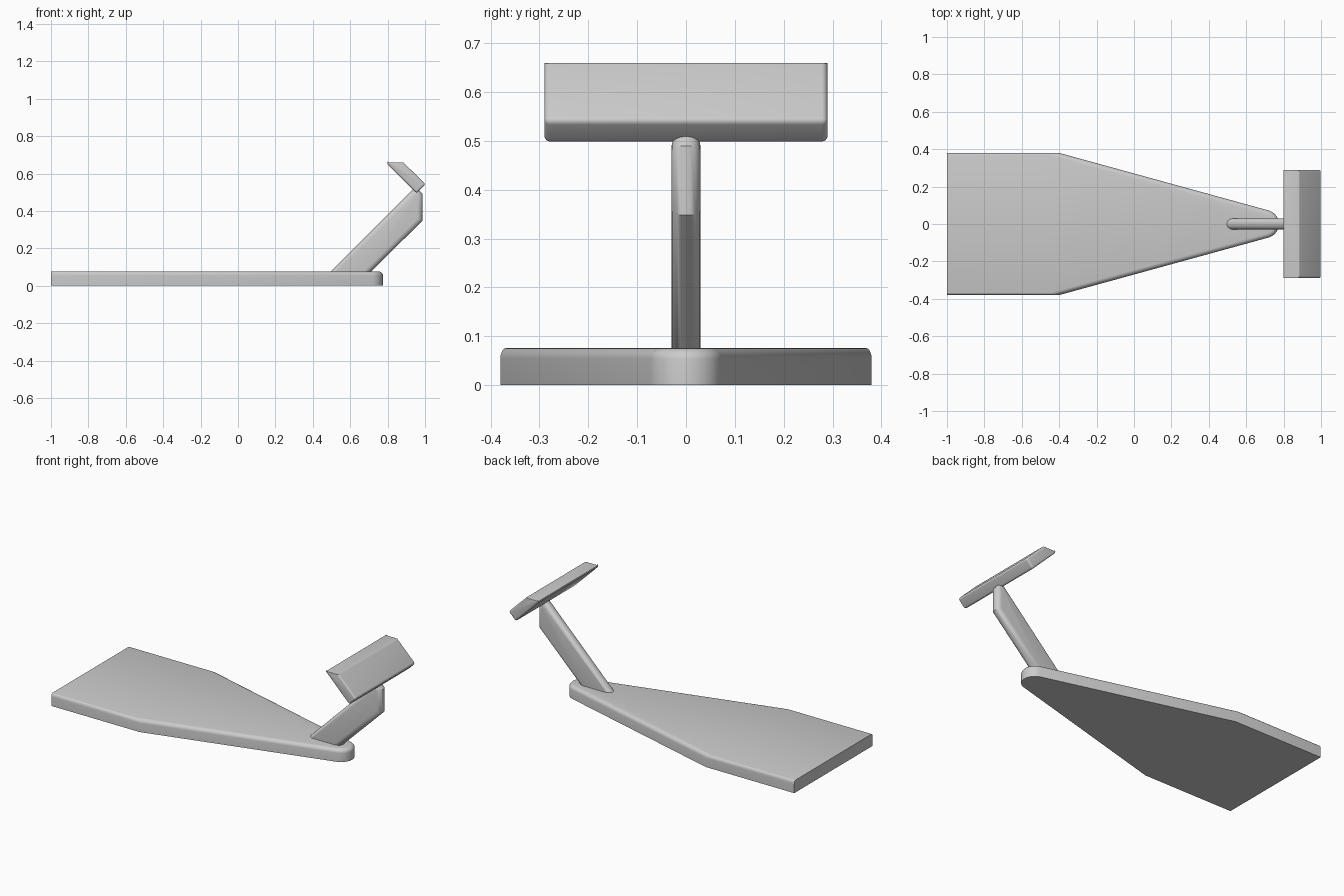
import bpy
import bmesh
from math import sin, cos, radians

cube = bpy.data.objects.get("Cube")
if cube:
    bpy.data.objects.remove(cube, do_unlink=True)

grey = bpy.data.materials.new("plain grey")
grey.use_nodes = True
colour = (0.6, 0.6, 0.6, 1)
grey.diffuse_color = colour
grey.node_tree.nodes["Principled BSDF"].inputs["Base Color"].default_value = colour


def prism(name, outline, place, low, high, radius, weight):
    """Extrude an outline from low to high, rounding edges by a weight rule."""
    bm = bmesh.new()
    face = bm.faces.new([bm.verts.new(place(p, low)) for p in outline])
    extruded = bmesh.ops.extrude_face_region(bm, geom=[face])["geom"]
    offset = place((0, 0), high - low)
    verts = [g for g in extruded if isinstance(g, bmesh.types.BMVert)]
    bmesh.ops.translate(bm, verts=verts, vec=offset)
    bmesh.ops.recalc_face_normals(bm, faces=bm.faces)
    layer = bm.edges.layers.float.new("bevel_weight_edge")
    for edge in bm.edges:
        edge[layer] = weight(edge)
    mesh = bpy.data.meshes.new(name)
    bm.to_mesh(mesh)
    bm.free()
    mesh.materials.append(grey)
    obj = bpy.data.objects.new(name, mesh)
    bpy.context.collection.objects.link(obj)
    bevel = obj.modifiers.new("rounding", "BEVEL")
    bevel.limit_method = "WEIGHT"
    bevel.width = radius
    bevel.segments = 5
    bevel.use_clamp_overlap = False
    bpy.ops.object.select_all(action="DESELECT")
    obj.select_set(True)
    bpy.context.view_layer.objects.active = obj
    bpy.ops.object.modifier_apply(modifier=bevel.name)
    bpy.ops.object.shade_smooth_by_angle(angle=radians(32))
    return obj


def upright(p, z):
    return (p[0], p[1], z)


def sideways(p, y):
    return (p[0], y, p[1])


# Base plate: square rear, tapering to a rounded tip
TOP = 0.076
TIP = 0.075
arc = [radians(a) for a in range(-75, 76, 15)]
base_outline = [(-1, -0.38), (-0.4, -0.38)]
base_outline += [(0.7 + TIP * cos(a), TIP * sin(a)) for a in arc]
base_outline += [(-0.4, 0.38), (-1, 0.38)]


def base_weight(edge):
    a, b = (v.co for v in edge.verts)
    if min(a.z, b.z) < TOP / 2 or max(a.x, b.x) < -0.9:
        return 0
    return 0.5 if min(a.x, b.x) < -0.9 else 1


prism("base_plate", base_outline, upright, 0, TOP, 0.024, base_weight)

# Slanted arm with rounded front and back edges
arm_outline = [(0.46, 0.04), (0.675, 0.04), (0.987, 0.348),
               (0.987, 0.49), (0.965, 0.515), (0.935, 0.515)]


def rim_weight(edge):
    a, b = (v.co for v in edge.verts)
    return 1 if abs(a.y - b.y) < 0.001 else 0


prism("arm", arm_outline, sideways, -0.03, 0.03, 0.028, rim_weight)

# Wide tilted head panel with softened edges
head_outline = [(0.798, 0.65), (0.955, 0.494), (1.003, 0.542),
                (0.883, 0.66), (0.798, 0.66)]


def head_weight(edge):
    a, b = (v.co for v in edge.verts)
    return 0.25 if max(a.x, b.x) < 0.89 and min(a.z, b.z) > 0.64 else 1


prism("head_panel", head_outline, sideways, -0.29, 0.29, 0.012, head_weight)
